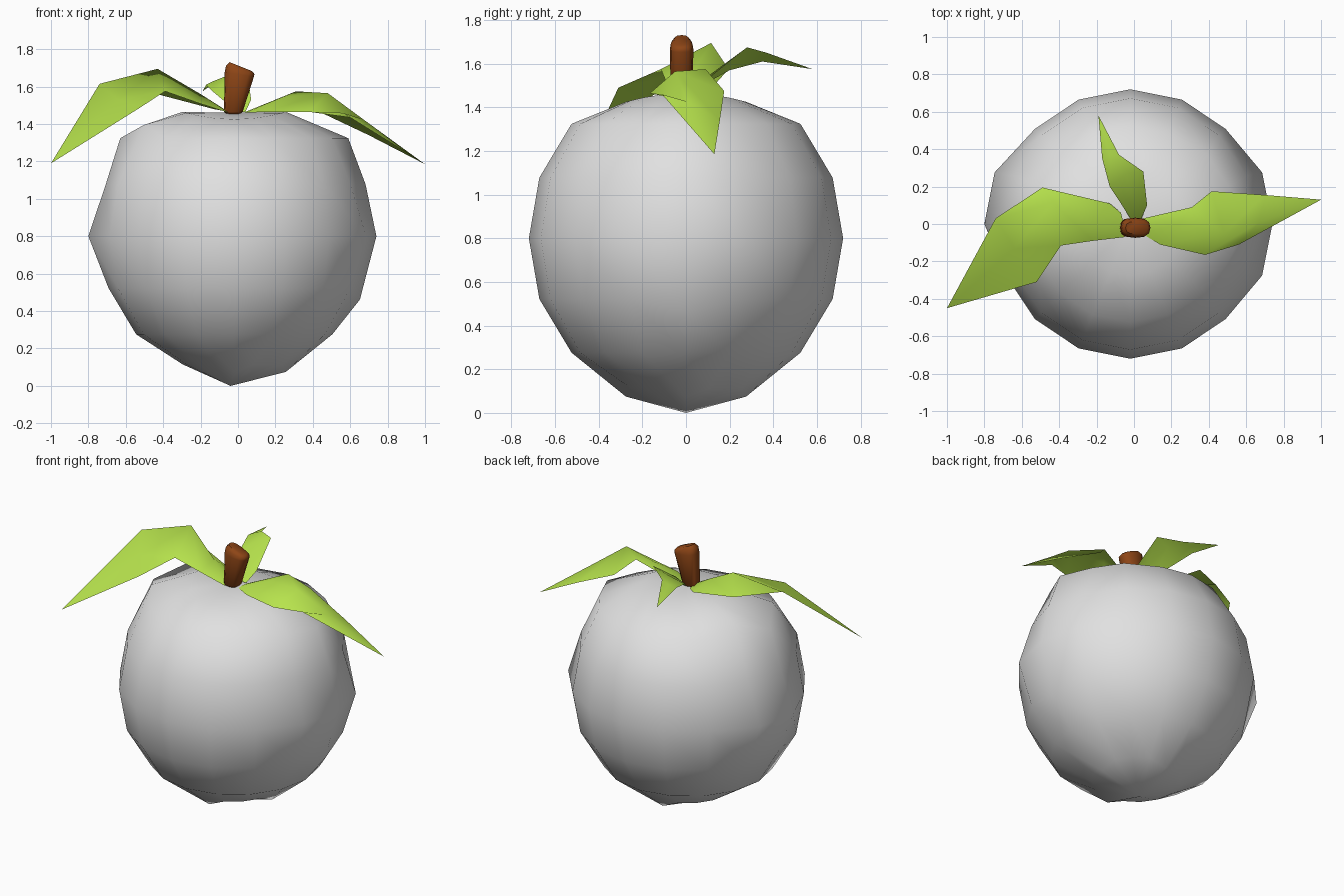
import bpy, bmesh, math

cube = bpy.data.objects.get("Cube")
if cube:
    bpy.data.objects.remove(cube, do_unlink=True)


def material(name, rgb):
    mat = bpy.data.materials.new(name)
    mat.use_nodes = True
    mat.diffuse_color = (*rgb, 1)
    mat.node_tree.nodes["Principled BSDF"].inputs["Base Color"].default_value = (*rgb, 1)
    return mat


GREY = material("fruit_grey", (0.75, 0.75, 0.75))
GREEN = material("leaf_green", (0.48, 0.78, 0.075))
BROWN = material("stem_brown", (0.27, 0.06, 0.008))


def finish(name, bm, mat, angle):
    mesh = bpy.data.meshes.new(name)
    bm.to_mesh(mesh)
    bm.free()
    mesh.materials.append(mat)
    obj = bpy.data.objects.new(name, mesh)
    bpy.context.collection.objects.link(obj)
    bpy.ops.object.select_all(action="DESELECT")
    obj.select_set(True)
    bpy.context.view_layer.objects.active = obj
    bpy.ops.object.shade_smooth_by_angle(angle=math.radians(angle))


# Fruit: a low-poly ball, flattened at the top and swollen at both sides
bm = bmesh.new()
bmesh.ops.create_uvsphere(bm, u_segments=16, v_segments=8, radius=0.72)
for v in bm.verts:
    p = v.co
    r = math.hypot(p.x, p.y)
    h = p.z
    c = p.x / r if r > 0.01 else 0
    if r < 0.01:                       # poles
        p.z = 0.66 if h > 0 else -0.8
        p.x = 0 if h > 0 else -0.02
    elif h > 0.6:                      # top shoulder
        p.z -= 0.04 * (1 - c * c)
    elif h < -0.6:                     # bottom, lowest along the axes
        on_axis = abs(c) < 0.01 or c > 0.99
        p.z -= 0.06 if on_axis else 0.02
    elif abs(h) < 0.1:                 # waist bulges
        if c > 0.9:
            p.x += 0.04
        elif c < -0.9 and p.y > -0.1:
            p.x -= 0.06
    elif abs(h) > 0.4:                 # shoulder and lower rings
        p *= 1.03
        if h > 0 and abs(c) > 0.99:
            p.x += 0.085 * c
        elif h > 0 and c > 0.6:
            p.x += 0.04
        elif h > 0 and c < -0.9:
            p.z += 0.07
    else:                              # rings beside the waist
        p *= 1.01
        if c > 0.99:
            p.x += 0.03 if h > 0 else 0
            p.z -= 0 if h > 0 else 0.06
        elif c < -0.99 and h > 0:
            p.x -= 0.015
    p.x -= 0.02
    p.z += 0.8
finish("fruit", bm, GREY, 60)

# Stem: leaning peg that widens sideways toward a rounded top
bm = bmesh.new()
rings = []
for x, z, wide, deep, tilt in [
    (-0.025, 1.452, 0.035, 0.035, 0), (-0.025, 1.465, 0.05, 0.05, 0),
    (0.007, 1.665, 0.078, 0.054, 0.15), (0.012, 1.69, 0.076, 0.05, 0.3),
    (0.015, 1.707, 0.06, 0.034, 0.4),
]:
    ring = []
    for i in range(12):
        a = math.tau * i / 12
        ca, sa = math.cos(a), math.sin(a)
        dx = math.copysign(abs(ca) ** 0.75, ca) * wide
        dy = math.copysign(abs(sa) ** 0.75, sa) * deep
        ring.append(bm.verts.new((x + dx, -0.02 + dy, z - dx * tilt)))
    rings.append(ring)
for low, high in zip(rings, rings[1:]):
    for i in range(12):
        j = (i + 1) % 12
        bm.faces.new((low[i], low[j], high[j], high[i]))
bm.faces.new(rings[0][::-1])
bm.faces.new(rings[-1])
finish("stem", bm, BROWN, 50)


# Leaves: rows of (edge, midrib, edge) points running out to a tip
def leaf(name, rows, tip):
    bm = bmesh.new()
    grid = [[bm.verts.new(p) for p in row] for row in rows]
    end = bm.verts.new(tip)
    for a, b in zip(grid, grid[1:]):
        for i in range(2):
            bm.faces.new((a[i], b[i], b[i + 1], a[i + 1]))
    for i in range(2):
        bm.faces.new((grid[-1][i], end, grid[-1][i + 1]))
    bm.normal_update()
    if sum(f.normal.z for f in bm.faces) < 0:
        bmesh.ops.reverse_faces(bm, faces=bm.faces)
    finish(name, bm, GREEN, 80)


leaf("right_leaf", [
    [(-0.05, -0.07, 1.46), (-0.05, -0.02, 1.465), (-0.07, 0.06, 1.47)],
    [(-0.22, -0.09, 1.515), (-0.2, 0.03, 1.56), (-0.13, 0.11, 1.48)],
    [(-0.39, -0.115, 1.575), (-0.43, 0.115, 1.695), (-0.49, 0.195, 1.575)],
    [(-0.52, -0.31, 1.49), (-0.64, -0.13, 1.53), (-0.74, 0.03, 1.615)],
], (-1, -0.45, 1.19))

leaf("left_leaf", [
    [(0.04, -0.05, 1.46), (0.04, -0.01, 1.465), (0.05, 0.03, 1.465)],
    [(0.14, -0.11, 1.465), (0.24, 0, 1.545), (0.31, 0.09, 1.575)],
    [(0.38, -0.165, 1.465), (0.48, -0.05, 1.565), (0.415, 0.175, 1.475)],
    [(0.56, -0.11, 1.46), (0.67, 0.01, 1.425), (0.7, 0.155, 1.34)],
], (1, 0.13, 1.185))

leaf("back_leaf", [
    [(-0.02, 0.03, 1.46), (0, 0.03, 1.465), (0.04, 0.03, 1.465)],
    [(-0.07, 0.11, 1.52), (0, 0.11, 1.55), (0.07, 0.1, 1.53)],
    [(-0.13, 0.2, 1.57), (-0.04, 0.27, 1.64), (0.05, 0.28, 1.675)],
    [(-0.17, 0.35, 1.61), (-0.13, 0.37, 1.63), (-0.08, 0.37, 1.65)],
], (-0.19, 0.58, 1.575))
